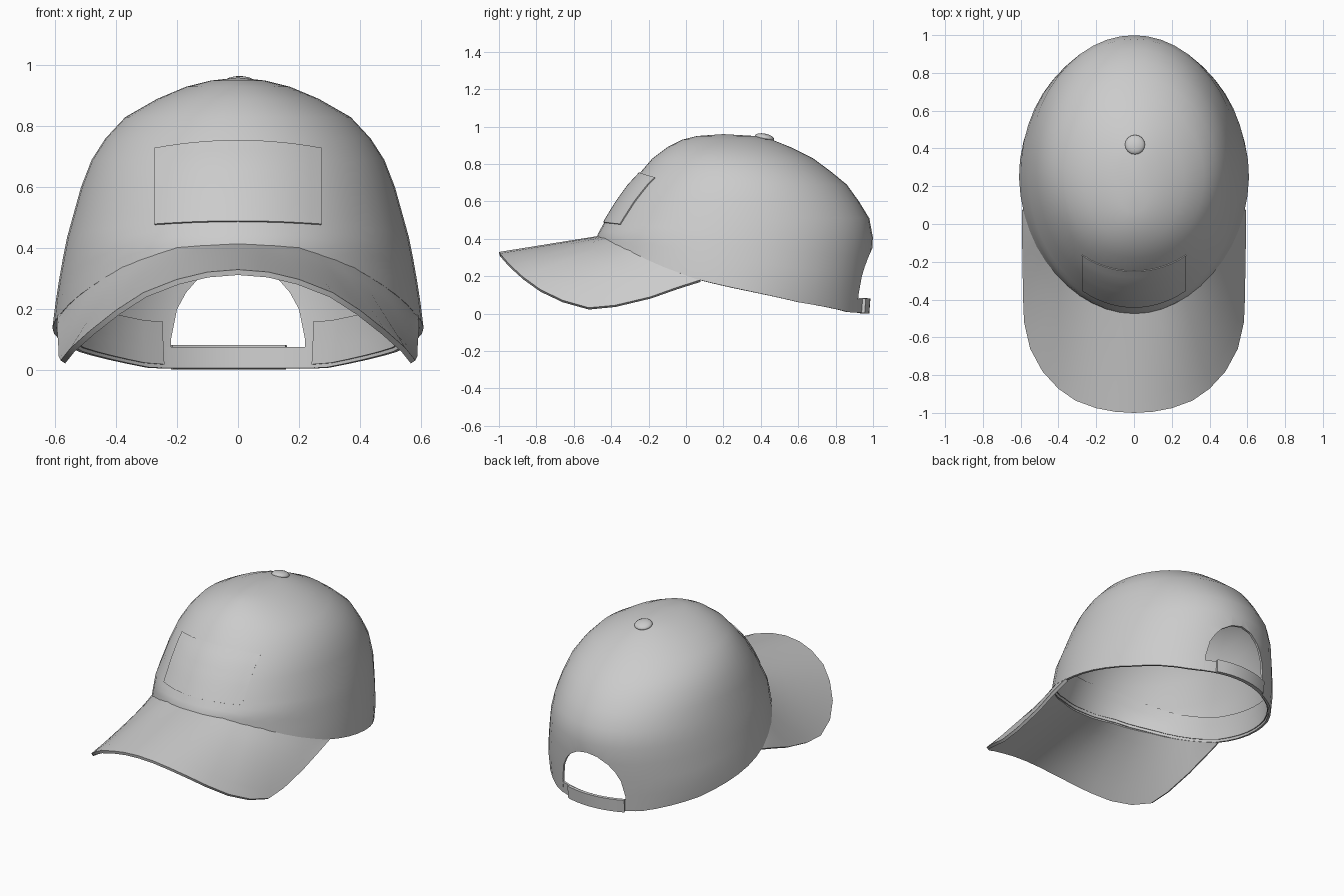
import bpy, bmesh, math

if "Cube" in bpy.data.objects:
    bpy.data.objects.remove(bpy.data.objects["Cube"])

# Crown sections: height, front y, back y, half width
SECT = [(0, -.47, .965, .595), (.13, -.485, .975, .61), (.25, -.49, .99, .595),
        (.42, -.475, 1.0, .565), (.51, -.425, .98, .54), (.6, -.37, .925, .515),
        (.69, -.305, .86, .48), (.76, -.24, .775, .435), (.83, -.18, .68, .37),
        (.89, -.1, .56, .265), (.93, -.02, .46, .17), (.95, .06, .37, .09),
        (.96, .2, .2, 0)]
# Rim height against angle from the front
RIM = [(0, .41), (20, .40), (40, .34), (60, .25), (76, .18), (90, .14),
       (120, .06), (150, .008), (180, 0)]
# Half of the brim edge, from the tip round to the side
EDGE = [(0, -1, .33), (.1, -.994, .322), (.2, -.975, .298), (.31, -.935, .255),
        (.4, -.872, .197), (.485, -.78, .13), (.55, -.66, .072), (.582, -.52, .032),
        (.588, -.38, .045), (.59, -.19, .09), (.594, -.05, .14), (.592, .075, .18)]


def lerp_table(table, t):
    for a, b in zip(table, table[1:]):
        if t <= b[0]:
            k = max(0, (t - a[0]) / (b[0] - a[0]))
            return [p + (q - p) * k for p, q in zip(a, b)][1:]
    return list(table[-1][1:])


def rim(deg):
    d = abs(deg) % 360
    return lerp_table(RIM, min(d, 360 - d))[0]


def surf(deg, z, off=0):
    """Point on the crown at an angle from the front and a height."""
    yf, yb, w = lerp_table(SECT, z)
    a = math.radians(deg)
    return (math.sin(a) * (w + off),
            (yf + yb) / 2 - math.cos(a) * ((yb - yf) / 2 + off), z)


def grid(name, f, nu, nv, thick=0, offset=-1, angle=50):
    """Sheet through f(i, j), welded and optionally thickened."""
    bm = bmesh.new()
    v = [[bm.verts.new(f(i, j)) for j in range(nv + 1)] for i in range(nu + 1)]
    for i in range(nu):
        for j in range(nv):
            bm.faces.new((v[i][j], v[i + 1][j], v[i + 1][j + 1], v[i][j + 1]))
    bmesh.ops.remove_doubles(bm, verts=bm.verts[:], dist=1e-4)
    me = bpy.data.meshes.new(name)
    bm.to_mesh(me)
    bm.free()
    ob = bpy.data.objects.new(name, me)
    bpy.context.collection.objects.link(ob)
    if thick:
        m = ob.modifiers.new("thickness", 'SOLIDIFY')
        m.thickness, m.offset = thick, offset
        apply(ob, m)
    smooth(ob, angle)
    return ob


def select(ob):
    bpy.ops.object.select_all(action='DESELECT')
    ob.select_set(True)
    bpy.context.view_layer.objects.active = ob


def apply(ob, m):
    select(ob)
    bpy.ops.object.modifier_apply(modifier=m.name)


def smooth(ob, angle=50):
    select(ob)
    bpy.ops.object.shade_smooth_by_angle(angle=math.radians(angle))


# Crown: rows from the sloping rim up, then the section heights
SEG = 48
TOP = [s[0] for s in SECT[4:]]


def crown_pt(i, j):
    d = (i % SEG) * 360 / SEG
    z = rim(d) + (TOP[0] - rim(d)) * j / 5 if j < 5 else TOP[j - 5]
    return surf(d, z)


crown = grid("crown", crown_pt, SEG, 4 + len(TOP), .014)

# Arched opening cut in the back
half = [(.22, -.1), (.22, .1), (.2, .2), (.17, .255), (.135, .295), (.07, .335)]
arch = half + [(0, .348)] + [(-x, z) for x, z in reversed(half)]
bm = bmesh.new()
face = bm.faces.new([bm.verts.new((x, .7, z)) for x, z in arch])
ext = bmesh.ops.extrude_face_region(bm, geom=[face])
bmesh.ops.translate(bm, vec=(0, .6, 0),
                    verts=[g for g in ext["geom"] if isinstance(g, bmesh.types.BMVert)])
bmesh.ops.recalc_face_normals(bm, faces=bm.faces[:])
me = bpy.data.meshes.new("opening_cutter")
bm.to_mesh(me)
bm.free()
cutter = bpy.data.objects.new("opening_cutter", me)
bpy.context.collection.objects.link(cutter)
cutter.hide_render = True
m = crown.modifiers.new("opening", 'BOOLEAN')
m.operation, m.object, m.solver = 'DIFFERENCE', cutter, 'EXACT'
apply(crown, m)
bpy.data.objects.remove(cutter)
smooth(crown)

# Brim: ruled from the crown seam to the outer edge
N = len(EDGE) - 1


def brim_pt(i, j):
    k = i - N
    x, y, z = EDGE[abs(k)]
    d = 76 * k / N
    a = surf(d, rim(d) + .005, -.004)
    b = (math.copysign(x, k), y, z)
    t = j / 6
    return [p + (q - p) * t for p, q in zip(a, b)]


grid("brim", brim_pt, 2 * N, 6, .018, 1)

# Sweatband inside the rim, open at the back
def band_pt(i, j):
    d = -155 + 310 * i / 44
    return surf(d, rim(d) + .012 + .14 * j / 3, -.018)


grid("sweatband", band_pt, 44, 3, .006)


# Raised front patch
def patch_pt(i, j):
    x = -.272 + .544 * i / 14
    z = .49 + .265 * j / 8 - .35 * x * x * (.4 + .6 * j / 8)
    w = lerp_table(SECT, z)[2]
    return surf(math.degrees(math.asin(x / w)), z, .007)


grid("front_patch", patch_pt, 14, 8, .012)


# Back strap pieces
def strap(name, x0, x1, z0, z1, off, thick):
    def pt(i, j):
        x = x0 + (x1 - x0) * i / 10
        return surf(180 - math.degrees(math.asin(x / .6)), z0 + (z1 - z0) * j / 2, off)
    grid(name, pt, 10, 2, thick, 0, 35)


strap("strap", .27, -.27, .006, .076, -.008, .012)
strap("strap_overlap", .155, -.215, .003, .082, .006, .018)

# Top button
bpy.ops.mesh.primitive_uv_sphere_add(segments=16, ring_count=8, radius=1,
                                     location=(.005, .42, .941), rotation=(-.2, 0, 0))
button = bpy.context.object
button.name = "top_button"
button.scale = (.053, .053, .022)
smooth(button)
